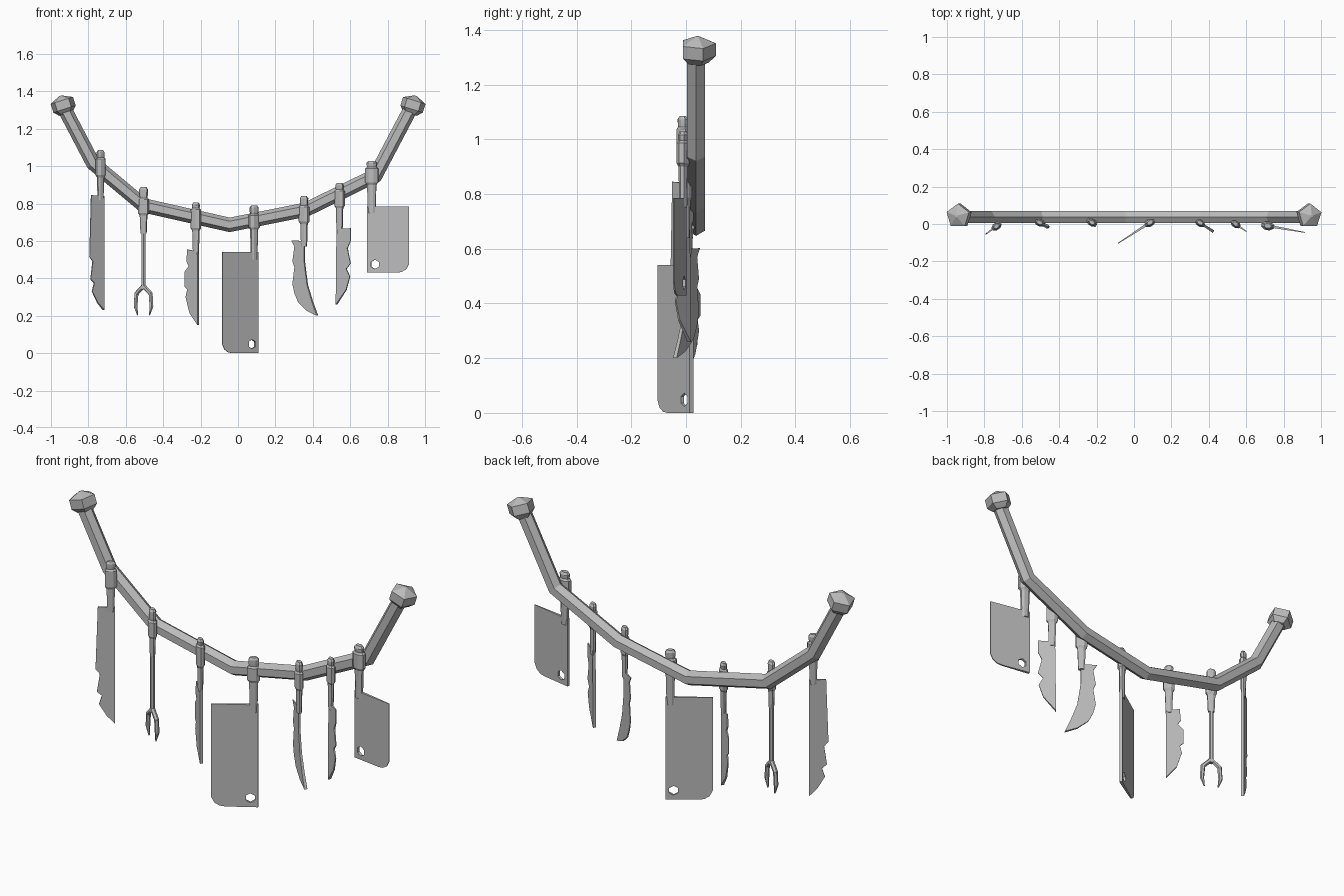
import bpy, bmesh, math
from mathutils import Vector

cube = bpy.data.objects.get("Cube")
if cube:
    bpy.data.objects.remove(cube, do_unlink=True)

GREY = (0.5, 0.5, 0.5, 1)
steel = bpy.data.materials.new("plain grey")
steel.use_nodes = True
steel.diffuse_color = GREY
steel.node_tree.nodes["Principled BSDF"].inputs["Base Color"].default_value = GREY


def finish(name, bm):
    bmesh.ops.recalc_face_normals(bm, faces=bm.faces)
    mesh = bpy.data.meshes.new(name)
    bm.to_mesh(mesh)
    bm.free()
    mesh.materials.append(steel)
    obj = bpy.data.objects.new(name, mesh)
    bpy.context.collection.objects.link(obj)
    return obj


def sweep(name, path, radii, sides=6, flat=1.0, phase=0.0):
    """Mitred tube along a path in the local xz plane."""
    bm = bmesh.new()
    pts = [Vector((x, 0, z)) for x, z in path]
    dirs = [(b - a).normalized() for a, b in zip(pts, pts[1:])]
    rings = []
    for i, p in enumerate(pts):
        before, after = dirs[max(i - 1, 0)], dirs[min(i, len(dirs) - 1)]
        tangent = (before + after).normalized()
        side = Vector((tangent.z, 0, -tangent.x)) / tangent.dot(after)
        ring = []
        for k in range(sides):
            a = phase + math.tau * k / sides
            ring.append(bm.verts.new(p + radii[i] * (
                side * math.cos(a) + Vector((0, flat * math.sin(a), 0)))))
        rings.append(ring)
    for a, b in zip(rings, rings[1:]):
        for k in range(sides):
            j = (k + 1) % sides
            bm.faces.new((a[k], a[j], b[j], b[k]))
    bm.faces.new(rings[0])
    bm.faces.new(rings[-1])
    return finish(name, bm)


def blade(name, outline, spine, edge, hole=None):
    """Flat wedge: thick at the spine, thin at the cutting edge."""
    bm = bmesh.new()
    sheets = []
    for sign in (-1, 1):
        sheets.append([bm.verts.new((
            u, sign * (0.008 - 0.006 * (u - spine) / (edge - spine)), z))
            for u, z in outline])
    for s in sheets:
        bm.faces.new(s)
    n = len(outline)
    for k in range(n):
        j = (k + 1) % n
        bm.faces.new((sheets[0][k], sheets[0][j], sheets[1][j], sheets[1][k]))
    obj = finish(name, bm)
    if hole:
        bpy.ops.mesh.primitive_cylinder_add(
            vertices=6, radius=0.025, depth=0.1,
            location=(hole[0], 0, hole[1]), rotation=(math.pi / 2, 0, 0))
        cutter = bpy.context.object
        cutter.hide_render = True
        mod = obj.modifiers.new("hole", "BOOLEAN")
        mod.operation = "DIFFERENCE"
        mod.object = cutter
        mod.solver = "EXACT"
        bpy.context.view_layer.objects.active = obj
        bpy.ops.object.modifier_apply(modifier=mod.name)
        bpy.data.objects.remove(cutter, do_unlink=True)
    return obj


def handle(name, top, band_top, band_low, low, wide=1.0):
    """Faceted grip with a rounded butt and a thicker band."""
    zs = [top, top - 0.012, band_top + 0.012, band_top, band_top - 0.008,
          band_low + 0.008, band_low, band_low - 0.005, low]
    rs = [0.016, 0.025, 0.024, 0.022, 0.031, 0.031, 0.025, 0.022, 0.018]
    return sweep(name, [(0, z) for z in zs], [r * wide for r in rs], 8,
                 0.66, math.pi / 8)


def hang(parts, x, y, angle):
    for p in parts:
        p.location = (x, y, 0)
        p.rotation_euler.z = math.radians(angle)


def cleaver_shape(back, width, top, low):
    return [(back, top), (back + width, top), (back + width, low + 0.05),
            (back + width - 0.015, low + 0.02), (back + width - 0.04, low + 0.004),
            (back + width - 0.07, low), (back, low)]


# Sagging bar
rail = [(-0.935, 1.32), (-0.775, 1.015), (-0.505, 0.79), (-0.045, 0.686),
        (0.365, 0.768), (0.735, 0.95), (0.93, 1.32)]
bar = sweep("hanging_bar", rail, [0.038] * len(rail))
bar.location.y = 0.037

# End knobs
for name, s in (("right_knob", -1), ("left_knob", 1)):
    axis = Vector((s * 0.3, 0.95))
    mid = Vector((s * 0.935, 1.328))
    knob = sweep(name, [mid + axis * t for t in (-0.05, -0.024, 0.024, 0.05)],
                 [0.04, 0.066, 0.066, 0.008], 5, 1.0, 0.3)
    knob.location.y = 0.043

# Long notched knife
hang([handle("long_knife_handle", 1.085, 1.045, 0.945, 0.82),
      blade("long_knife_blade", [
          (-0.02, 0.84), (0.062, 0.845), (0.073, 0.515), (0.052, 0.49),
          (0.066, 0.395), (0.042, 0.375), (0.056, 0.33), (0.02, 0.27),
          (-0.02, 0.23)], -0.02, 0.075)], -0.735, -0.012, 216)

# Two-pronged fork
tine = [(0, 0.36), (0.043, 0.318), (0.048, 0.25), (0.036, 0.203)]
fork = [handle("fork_handle", 0.888, 0.83, 0.74, 0.64),
        sweep("fork_rod", [(0, 0.66), (0, 0.34)], [0.012, 0.012])]
for name, s in (("right_tine", -1), ("left_tine", 1)):
    fork.append(sweep(name, [(s * u, z) for u, z in tine],
                      [0.012, 0.012, 0.011, 0.003]))
hang(fork, -0.505, 0.008, -28)

# Short notched knife
hang([handle("short_knife_handle", 0.805, 0.775, 0.66, 0.53),
      blade("short_knife_blade", [
          (-0.015, 0.54), (0.055, 0.555), (0.06, 0.49), (0.045, 0.465),
          (0.074, 0.435), (0.074, 0.355), (0.055, 0.34), (0.066, 0.3),
          (0.04, 0.215), (-0.015, 0.15)], -0.015, 0.075)], -0.225, 0.008, 145)

# Large cleaver
hang([handle("large_cleaver_handle", 0.79, 0.745, 0.665, 0.5, 1.08),
      blade("large_cleaver_blade", cleaver_shape(-0.022, 0.226, 0.54, 0.0),
            -0.022, 0.21, (0.016, 0.048))], 0.086, 0.008, 213)

# Curved knife
hang([handle("curved_knife_handle", 0.84, 0.79, 0.695, 0.57),
      blade("curved_knife_blade", [
          (0.004, 0.6), (-0.08, 0.602), (-0.06, 0.57), (-0.073, 0.49),
          (-0.06, 0.46), (-0.073, 0.37), (-0.06, 0.32), (-0.035, 0.27),
          (0.022, 0.225), (0.086, 0.2), (0.054, 0.275), (0.022, 0.365),
          (0.004, 0.485)], 0.09, -0.08)], 0.353, 0.006, -33)

# Small notched knife
hang([handle("small_knife_handle", 0.91, 0.875, 0.78, 0.64),
      blade("small_knife_blade", [
          (-0.015, 0.665), (0.072, 0.668), (0.072, 0.6), (0.052, 0.56),
          (0.072, 0.48), (0.045, 0.45), (0.068, 0.41), (0.045, 0.34),
          (-0.02, 0.26)], -0.02, 0.075)], 0.543, 0.0, -35)

# Small cleaver
hang([handle("small_cleaver_handle", 1.028, 0.995, 0.905, 0.75, 1.2),
      blade("small_cleaver_blade", cleaver_shape(-0.025, 0.228, 0.785, 0.43),
            -0.025, 0.205, (0.018, 0.475))], 0.715, -0.01, -10)
